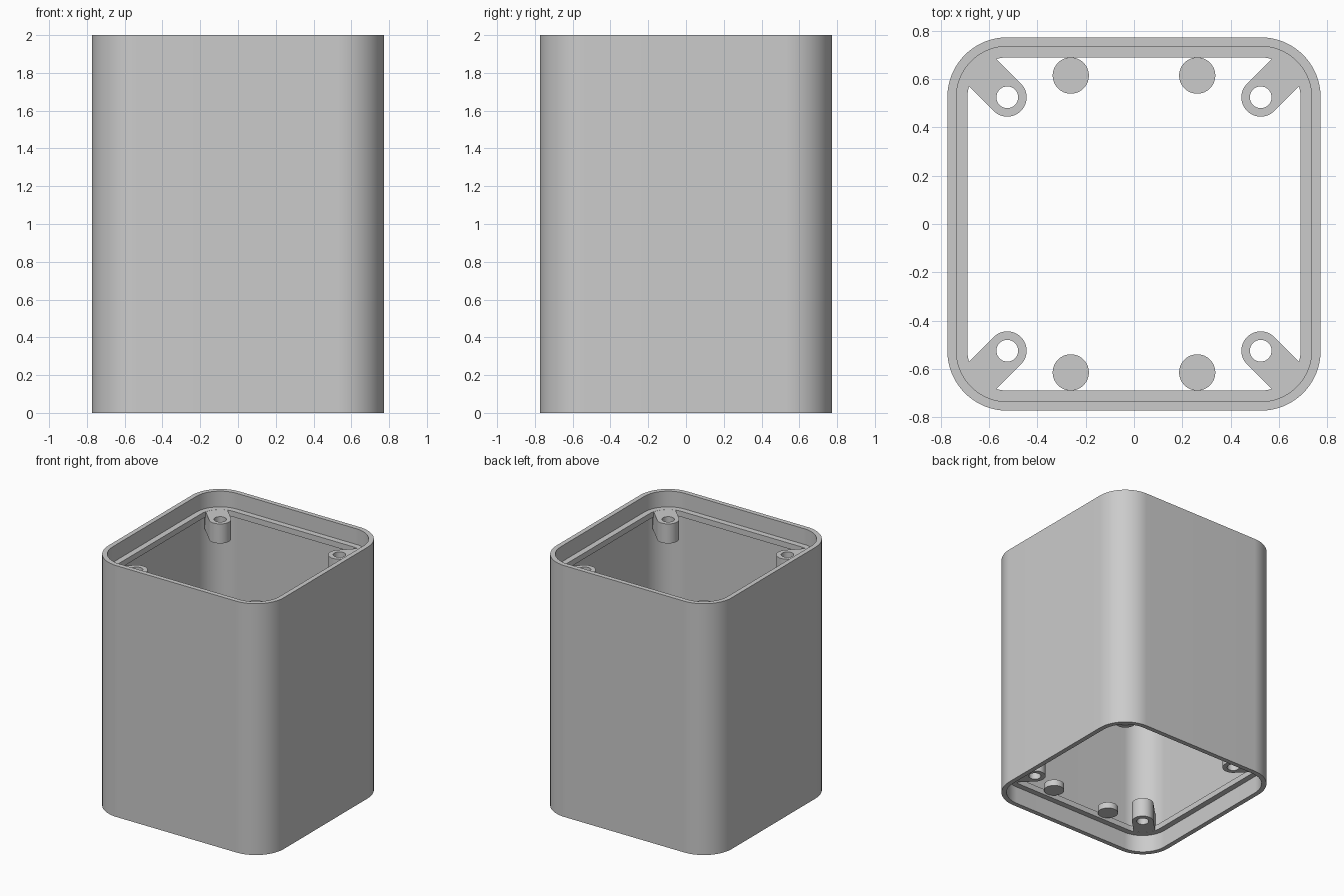
import bpy, bmesh, math

if "Cube" in bpy.data.objects:
    bpy.data.objects.remove(bpy.data.objects["Cube"])

HEIGHT = 2.0
CORNER = 0.525      # corner arcs, screw posts and holes share this centre
TOP_SEAT = 0.125    # depth of the lid seat at the top
BOTTOM_SEAT = 0.14  # depth of the lid seat at the bottom
LIP = 0.045         # thickness of each seat

grey = bpy.data.materials.new("light_grey")
grey.use_nodes = True
grey.diffuse_color = (0.6, 0.6, 0.6, 1)
grey.node_tree.nodes["Principled BSDF"].inputs["Base Color"].default_value = (0.6, 0.6, 0.6, 1)


def rounded_square(radius, steps=32):
    """Outline of a square with round corners about the shared centres."""
    points = []
    for quarter in range(4):
        mid = math.pi / 4 + quarter * math.pi / 2
        cx = math.copysign(CORNER, math.cos(mid))
        cy = math.copysign(CORNER, math.sin(mid))
        for i in range(steps + 1):
            a = (quarter + i / steps) * math.pi / 2
            points.append((cx + radius * math.cos(a), cy + radius * math.sin(a)))
    return points


def circle(radius, count):
    return [(radius * math.cos(2 * math.pi * i / count),
             radius * math.sin(2 * math.pi * i / count)) for i in range(count)]


def loft_ring(name, sections):
    """Join equal outlines, given with their heights, into a closed ring."""
    bm = bmesh.new()
    loops = [[bm.verts.new((x, y, z)) for x, y in outline] for outline, z in sections]
    for k, low in enumerate(loops):
        high = loops[(k + 1) % len(loops)]
        for i in range(len(low)):
            j = (i + 1) % len(low)
            bm.faces.new((low[i], low[j], high[j], high[i]))
    return finish(name, bm)


def finish(name, bm):
    bmesh.ops.recalc_face_normals(bm, faces=bm.faces)
    mesh = bpy.data.meshes.new(name)
    bm.to_mesh(mesh)
    bm.free()
    mesh.materials.append(grey)
    obj = bpy.data.objects.new(name, mesh)
    bpy.context.collection.objects.link(obj)
    bpy.ops.object.select_all(action="DESELECT")
    obj.select_set(True)
    bpy.context.view_layer.objects.active = obj
    bpy.ops.object.shade_smooth_by_angle(angle=math.radians(30))
    return obj


# Housing: thin even wall with a lid seat standing inward near each end
OUTER, INNER, SEAT = 0.2485, 0.211, 0.165


def end_profile(depth):
    return [(OUTER, 0), (INNER, 0), (INNER, depth), (SEAT, depth),
            (SEAT, depth + LIP), (INNER, depth + LIP)]


profile = end_profile(BOTTOM_SEAT)
profile += [(r, HEIGHT - z) for r, z in reversed(end_profile(TOP_SEAT))]
loft_ring("housing", [(rounded_square(r), z) for r, z in profile])


# Screw posts: round nose with a straight arm running into the corner
def post_outline(radius, reach, count):
    points = []
    for i in range(count):
        a = 2 * math.pi * i / count
        c, s = math.cos(a), math.sin(a)
        k = radius
        if c > 0.001:
            k = min(reach / c, radius / max(abs(s), 0.001))
        points.append((k * c, k * s))
    return points


SIDES = 64
POST = 0.155
nose, hole = post_outline(0.08, 0.22, SIDES), circle(0.045, SIDES)
for end, low in (("bottom", BOTTOM_SEAT + 0.0005),
                 ("top", HEIGHT - TOP_SEAT - POST - 0.0005)):
    high = low + POST
    for quarter in range(4):
        turn = math.pi / 4 + quarter * math.pi / 2
        post = loft_ring(f"{end}_screw_post_{quarter + 1}",
                         [(nose, low), (nose, high), (hole, high), (hole, low)])
        post.rotation_euler.z = turn
        post.location = (math.copysign(CORNER, math.cos(turn)),
                         math.copysign(CORNER, math.sin(turn)), 0)

# Small round pads beside the bottom lid seat
for y, side in ((-0.615, "front"), (0.615, "back")):
    for x, hand in ((-0.262, "right"), (0.262, "left")):
        bm = bmesh.new()
        bmesh.ops.create_cone(bm, cap_ends=True, segments=SIDES,
                              radius1=0.075, radius2=0.075, depth=0.05)
        pad = finish(f"{side}_{hand}_pad", bm)
        pad.location = (x, y, 0.18)
